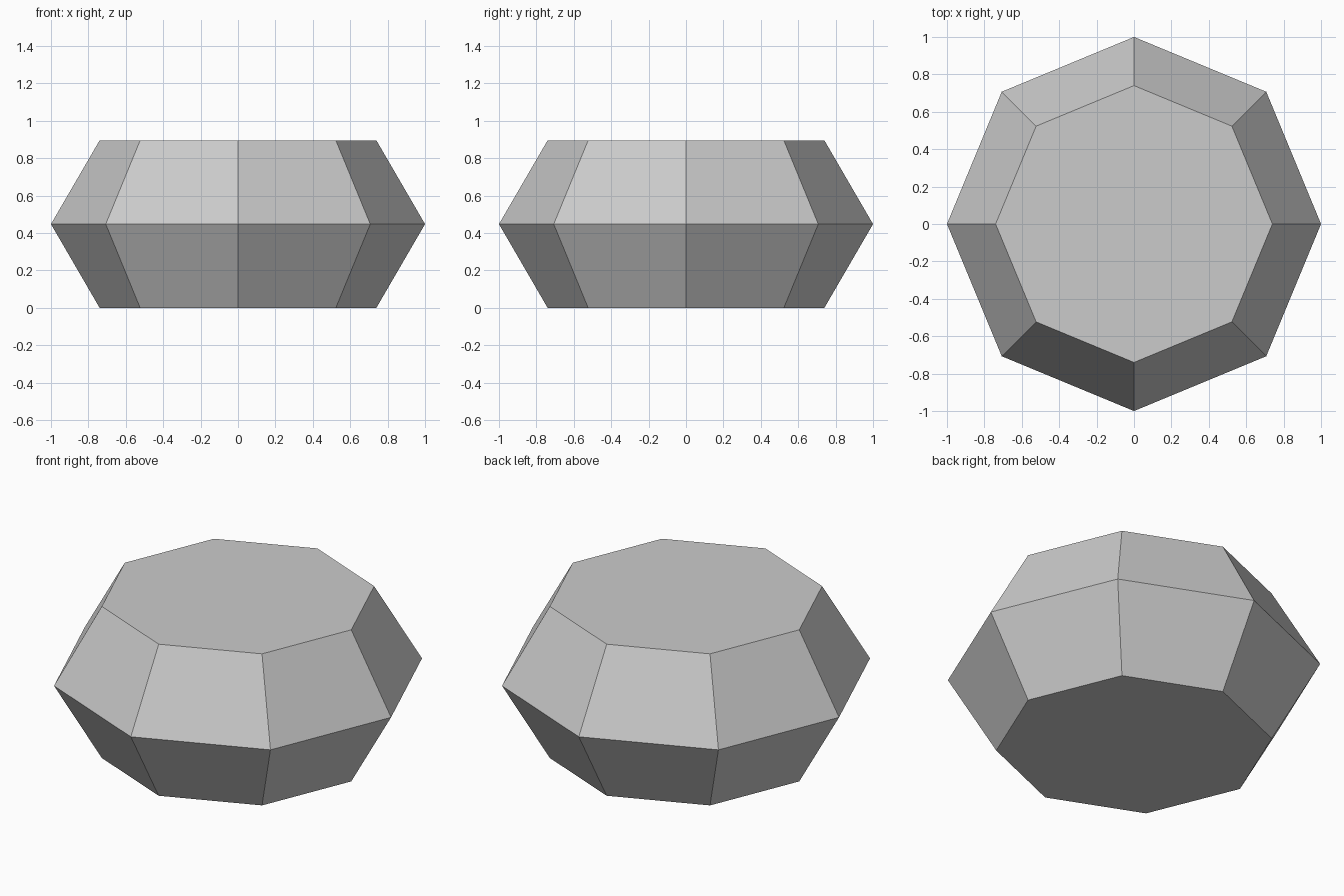
import bpy
import bmesh
import math

SIDES = 8
HEIGHT = 0.895
RIM_RADIUS = 0.74
WAIST_RADIUS = 1.0

cube = bpy.data.objects.get("Cube")
if cube:
    bpy.data.objects.remove(cube, do_unlink=True)


def make_material(name, colour):
    mat = bpy.data.materials.new(name)
    mat.use_nodes = True
    mat.diffuse_color = colour
    mat.node_tree.nodes["Principled BSDF"].inputs["Base Color"].default_value = colour
    return mat


def add_ring(bm, radius, z):
    angles = [2 * math.pi * i / SIDES for i in range(SIDES)]
    return [bm.verts.new((radius * math.cos(a), radius * math.sin(a), z)) for a in angles]


# Faceted body: two mirrored octagonal frustums meeting at the waist
bm = bmesh.new()
profile = [(RIM_RADIUS, 0), (WAIST_RADIUS, HEIGHT / 2), (RIM_RADIUS, HEIGHT)]
rings = [add_ring(bm, radius, z) for radius, z in profile]
for lower, upper in zip(rings, rings[1:]):
    for i in range(SIDES):
        j = (i + 1) % SIDES
        bm.faces.new((lower[i], lower[j], upper[j], upper[i]))

# Flat bottom and top caps
bm.faces.new(reversed(rings[0]))
bm.faces.new(rings[-1])
bmesh.ops.recalc_face_normals(bm, faces=bm.faces)

mesh = bpy.data.meshes.new("faceted_body")
bm.to_mesh(mesh)
bm.free()
mesh.materials.append(make_material("light grey", (0.6, 0.6, 0.6, 1)))
body = bpy.data.objects.new("faceted_body", mesh)
bpy.context.collection.objects.link(body)
